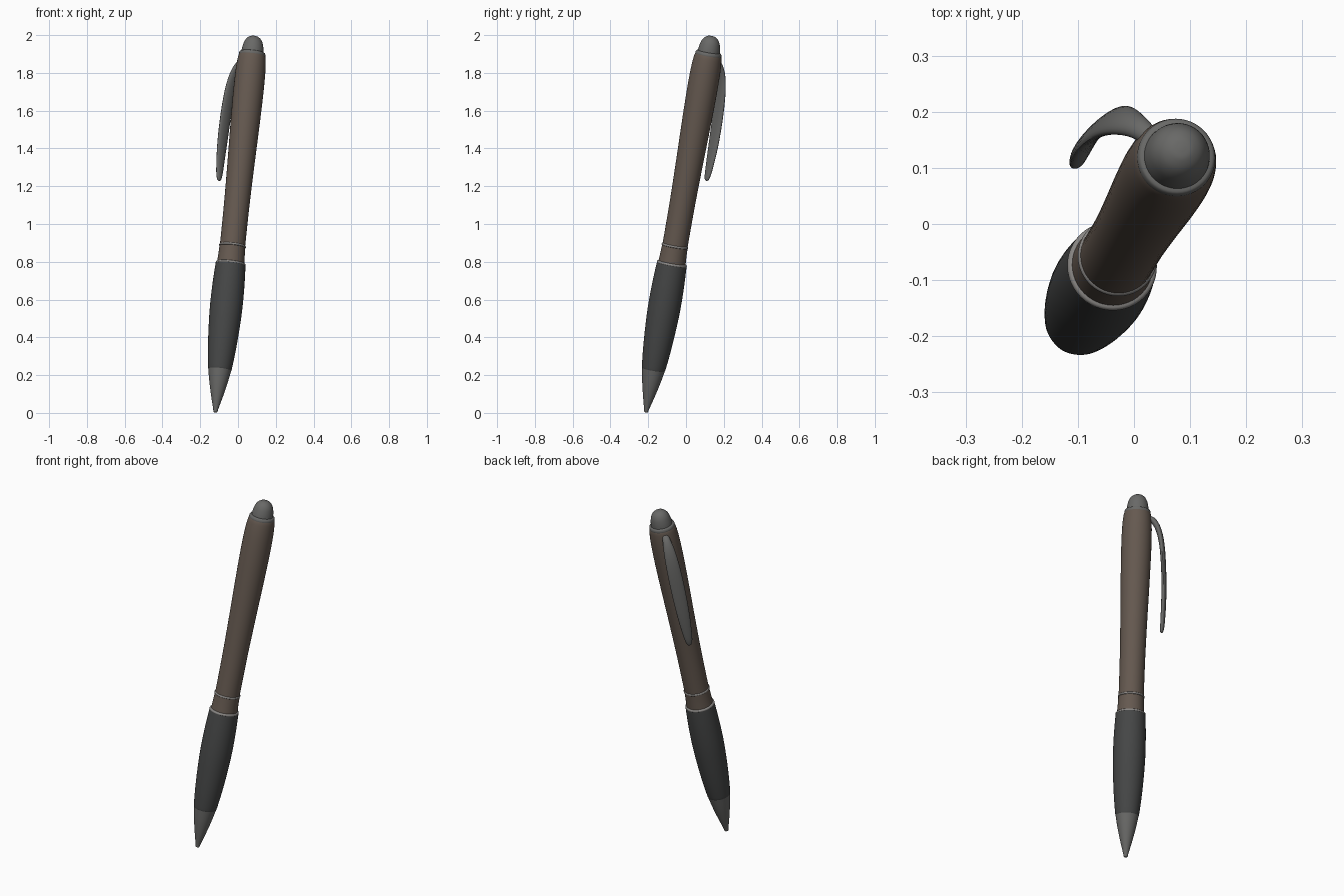
import bpy, bmesh, math
from mathutils import Vector, Matrix

if "Cube" in bpy.data.objects:
    bpy.data.objects.remove(bpy.data.objects["Cube"])

# leaning pen frame: W along the pen, U toward the clip, V across the clip
BASE = Vector((-0.12, -0.212, 0.003))
W = Vector((0.205, 0.347, 1.99)).normalized()
U = Vector((-1, 1, 0))
U = (U - W * U.dot(W)).normalized()
V = W.cross(U)
FRAME = Matrix.Translation(BASE) @ Matrix((U, V, W)).transposed().to_4x4()


def material(name, rgb):
    m = bpy.data.materials.new(name)
    m.diffuse_color = (*rgb, 1)
    m.use_nodes = True
    m.node_tree.nodes["Principled BSDF"].inputs["Base Color"].default_value = m.diffuse_color
    return m


BROWN = material("brown_barrel", (0.13, 0.10, 0.08))
RUBBER = material("dark_rubber", (0.06, 0.062, 0.062))
METAL = material("grey_metal", (0.14, 0.14, 0.135))
BRIGHT = material("light_metal", (0.25, 0.24, 0.23))


def smooth_path(pts, steps=5):
    """Catmull-Rom through points of any dimension."""
    out = []
    p = [pts[0]] + list(pts) + [pts[-1]]
    for a, b, c, d in zip(p, p[1:], p[2:], p[3:]):
        for i in range(steps):
            t = i / steps
            out.append([0.5 * (2 * q + (r - o) * t + (2 * o - 5 * q + 4 * r - s) * t * t
                               + (3 * q - o - 3 * r + s) * t ** 3)
                        for o, q, r, s in zip(a, b, c, d)])
    return out + [list(pts[-1])]


def skin(name, rings, mat):
    """Join closed rings of points into a capped skin."""
    bm = bmesh.new()
    loops = [[bm.verts.new(co) for co in ring] for ring in rings]
    n = len(loops[0])
    for a, b in zip(loops, loops[1:]):
        for i in range(n):
            j = (i + 1) % n
            bm.faces.new((a[i], a[j], b[j], b[i]))
    bm.faces.new(loops[0][::-1])
    bm.faces.new(loops[-1])
    bmesh.ops.recalc_face_normals(bm, faces=bm.faces)
    me = bpy.data.meshes.new(name)
    bm.to_mesh(me)
    bm.free()
    me.materials.append(mat)
    ob = bpy.data.objects.new(name, me)
    bpy.context.collection.objects.link(ob)
    ob.matrix_world = FRAME
    bpy.ops.object.select_all(action='DESELECT')
    ob.select_set(True)
    bpy.context.view_layer.objects.active = ob
    bpy.ops.object.shade_smooth_by_angle(angle=math.radians(40))
    return ob


def lathe(name, profile, mat, n=48):
    """Turn (radius, height) points around the pen axis."""
    rings = [[(r * math.cos(k * math.tau / n), r * math.sin(k * math.tau / n), h)
              for k in range(n)] for r, h in smooth_path(profile)]
    return skin(name, rings, mat)


# writing end
lathe("nose_cone", [(0.006, 0), (0.011, 0.004), (0.014, 0.02), (0.032, 0.09),
                    (0.048, 0.16), (0.060, 0.225), (0.062, 0.24)], METAL)
lathe("grip", [(0.060, 0.234), (0.063, 0.238), (0.073, 0.33), (0.081, 0.44), (0.086, 0.56),
               (0.085, 0.68), (0.080, 0.79), (0.078, 0.80)], RUBBER)

# barrel with its two trim rings
lathe("collar", [(0.073, 0.80), (0.070, 0.85), (0.068, 0.90)], BROWN)
lathe("barrel", [(0.067, 0.90), (0.067, 1.0), (0.068, 1.15), (0.072, 1.35), (0.077, 1.55),
                 (0.080, 1.72), (0.079, 1.84), (0.074, 1.91), (0.068, 1.934)], BROWN)
for name, r, h in (("grip_ring", 0.079, 0.803), ("collar_ring", 0.070, 0.90)):
    lathe(name, [(r - 0.008, h - 0.008), (r, h - 0.005), (r + 0.001, h),
                 (r - 0.002, h + 0.005), (r - 0.010, h + 0.008)], BRIGHT)

# push button
lathe("button_base", [(0.069, 1.925), (0.070, 1.935), (0.066, 1.945), (0.056, 1.948)], METAL)
lathe("button", [(0.059, 1.943), (0.056, 1.97), (0.049, 1.998), (0.037, 2.018),
                 (0.020, 2.03), (0.004, 2.033)], METAL)

# clip: (offset, height, half width, half thickness) swept as a flattened oval
path = smooth_path([(0.050, 1.905, 0.016, 0.016), (0.088, 1.885, 0.022, 0.016),
                    (0.118, 1.83, 0.031, 0.015), (0.138, 1.74, 0.037, 0.014),
                    (0.151, 1.60, 0.038, 0.013), (0.156, 1.45, 0.034, 0.013),
                    (0.154, 1.32, 0.024, 0.012), (0.151, 1.27, 0.015, 0.009),
                    (0.150, 1.258, 0.004, 0.003)])
rings = []
for i, (u, h, hw, ht) in enumerate(path):
    a, b = path[max(i - 1, 0)], path[min(i + 1, len(path) - 1)]
    t = Vector((b[0] - a[0], b[1] - a[1])).normalized()
    ring = []
    for k in range(24):
        c, s = math.cos(k * math.tau / 24), math.sin(k * math.tau / 24)
        ring.append((u - t.y * ht * c, hw * s, h + t.x * ht * c))
    rings.append(ring)
skin("clip", rings, METAL)
